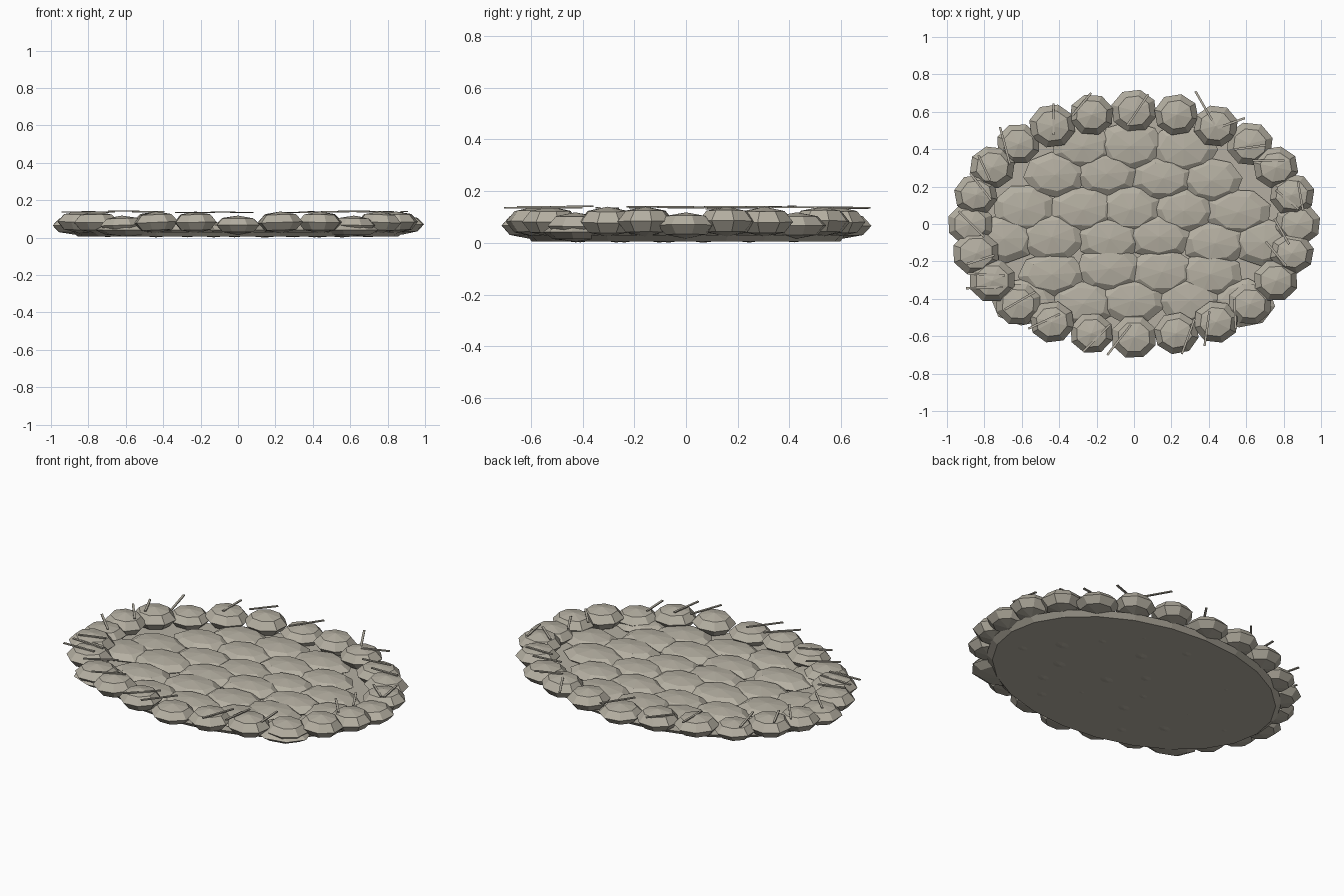
import bpy, bmesh, math, random
from mathutils import Matrix, Vector

random.seed(4)
if "Cube" in bpy.data.objects:
    bpy.data.objects.remove(bpy.data.objects["Cube"], do_unlink=True)


def make_material(name, rgb):
    mat = bpy.data.materials.new(name)
    mat.use_nodes = True
    mat.diffuse_color = (*rgb, 1)
    mat.node_tree.nodes["Principled BSDF"].inputs["Base Color"].default_value = (*rgb, 1)
    return mat


stone = make_material("warm grey stone", (0.46, 0.43, 0.36))


def finish(bm, name):
    mesh = bpy.data.meshes.new(name)
    bm.to_mesh(mesh)
    bm.free()
    mesh.materials.append(stone)
    obj = bpy.data.objects.new(name, mesh)
    bpy.context.collection.objects.link(obj)
    return obj


def add_pebble(bm, center, size, turn=0.0, tilt=0.0):
    """Squashed eight-sided ball."""
    matrix = (Matrix.Translation(center)
              @ Matrix.Rotation(tilt, 4, "Y")
              @ Matrix.Diagonal((*size, 1))
              @ Matrix.Rotation(turn, 4, "Z"))
    bmesh.ops.create_uvsphere(bm, u_segments=8, v_segments=4, radius=1, matrix=matrix)


# Thin oval bed under the stones
bm = bmesh.new()
bmesh.ops.create_cone(bm, cap_ends=True, segments=24, radius1=0.96, radius2=1, depth=1,
                      matrix=Matrix.Translation((0, 0, 0.018)) @ Matrix.Diagonal((0.89, 0.62, 0.026, 1)))
finish(bm, "bed")

# Border stones, evenly stepped round the oval; the four axis stones sit lower
COUNT = 24
bm = bmesh.new()
for k in range(COUNT):
    angle = math.tau * k / COUNT
    low = k % 3 == 0
    center = Vector((0.875 * math.cos(angle), 0.605 * math.sin(angle), 0.067 if low else 0.082))
    half_height = 0.051 if low else 0.058
    radius = 0.125 if k % 6 == 0 else random.uniform(0.118, 0.13)
    add_pebble(bm, center, (radius, radius * 0.93, half_height), math.pi / 8 + random.uniform(-0.2, 0.2),
               random.uniform(-0.05, 0.05))
finish(bm, "border_stones")

# Overlapping paving stones in staggered rows
ROWS = [(0.41, 0, 3), (0.25, 0.5, 4), (0.08, 0, 5), (-0.085, 0.5, 6), (-0.25, 0.5, 4), (-0.41, 0, 5)]
SPACING = 0.285
bm = bmesh.new()
for y, shift, number in ROWS:
    for i in range(number):
        x = (i - (number - 1) / 2) * SPACING
        center = Vector((x + random.uniform(-0.02, 0.02), y + random.uniform(-0.02, 0.02), 0.042))
        size = (random.uniform(0.165, 0.185), random.uniform(0.12, 0.135), random.uniform(0.036, 0.041))
        add_pebble(bm, center, size, random.uniform(0, 0.8))
finish(bm, "paving_stones")

# Thin slivers lying on the border: x, y, heading in degrees
SLIVERS = [
    (.02, .61, 56), (-.28, .64, 50), (-.43, .56, 90), (-.69, .42, -75), (-.8, .3, -65),
    (-.82, .2, -52), (-.87, 0, -45), (-.82, -.19, 18), (-.79, -.27, -3), (-.8, -.34, 2),
    (-.61, -.41, 30), (-.48, -.52, 25), (-.2, -.61, 45), (-.08, -.62, 52), (.29, -.6, 70),
    (.39, -.56, 82), (.54, -.48, -87), (.76, -.16, -50), (.79, -.04, -60), (.82, .13, -40),
    (.89, .15, -80), (.62, .41, 8), (.72, .34, 0), (.52, .54, 20), (.38, .62, -60),
]
bm = bmesh.new()
for x, y, heading in SLIVERS:
    z = random.uniform(0.132, 0.142)
    matrix = (Matrix.Translation((x, y, z))
              @ Matrix.Rotation(math.radians(heading), 4, "Z")
              @ Matrix.Diagonal((random.uniform(0.15, 0.21), 0.012, 0.006, 1)))
    bmesh.ops.create_cube(bm, size=1, matrix=matrix)
finish(bm, "slivers")
